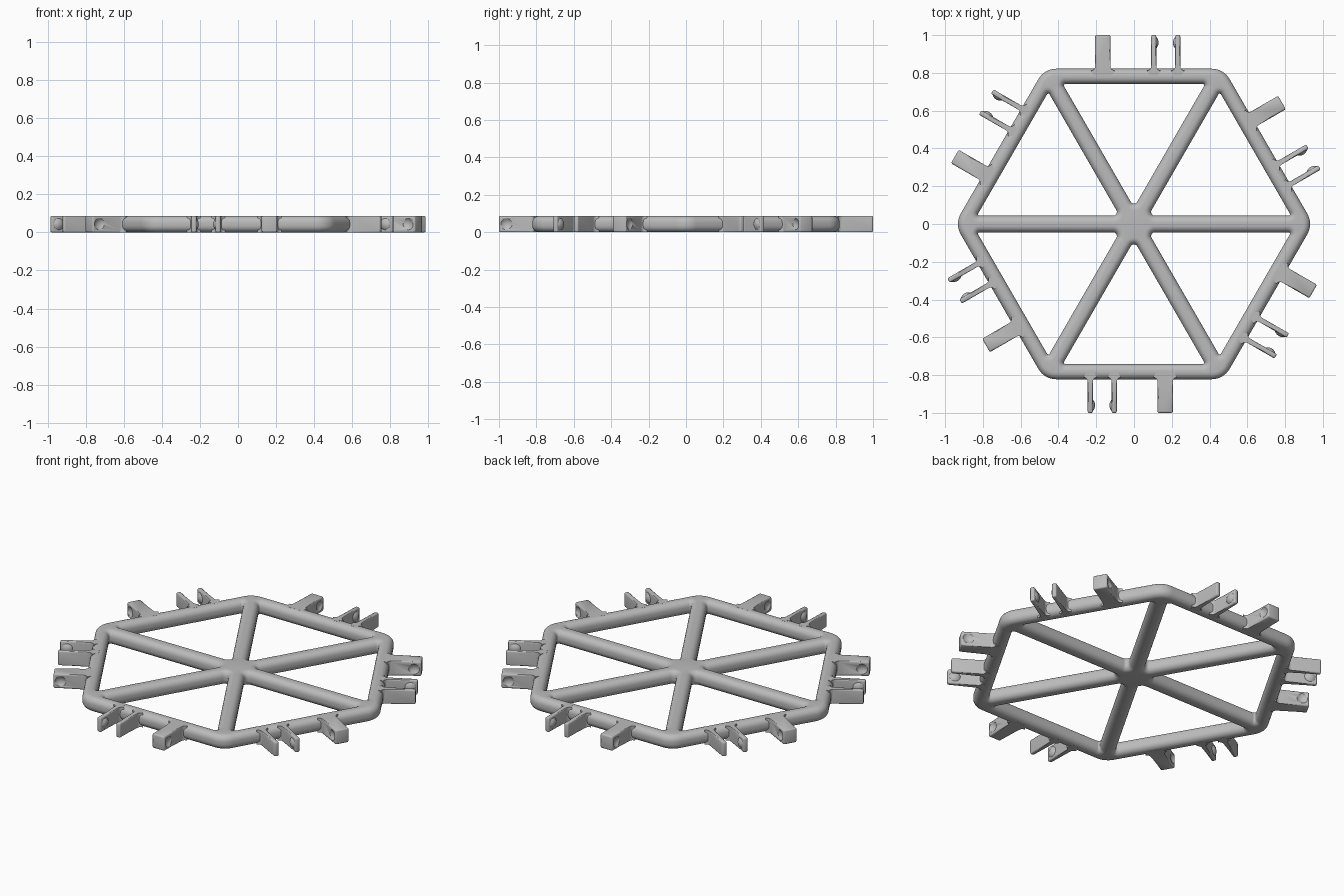
import bpy, bmesh
from math import sin, cos, pi, radians
from mathutils import Matrix, Vector

if "Cube" in bpy.data.objects:
    bpy.data.objects.remove(bpy.data.objects["Cube"])

H = 0.087           # overall thickness
EDGE = 0.036        # rounding of the frame bars
BAR = 0.044         # half width of a spoke
OUTER, INNER = 0.822, 0.742   # rim apothems

grey = bpy.data.materials.new("grey_plastic")
grey.use_nodes = True
colour = (0.5, 0.5, 0.5, 1)
grey.diffuse_color = colour
grey.node_tree.nodes["Principled BSDF"].inputs["Base Color"].default_value = colour


def finish(bm, name, angle=35):
    bmesh.ops.recalc_face_normals(bm, faces=bm.faces)
    mesh = bpy.data.meshes.new(name)
    bm.to_mesh(mesh)
    bm.free()
    mesh.materials.append(grey)
    ob = bpy.data.objects.new(name, mesh)
    bpy.context.collection.objects.link(ob)
    bpy.ops.object.select_all(action='DESELECT')
    ob.select_set(True)
    bpy.context.view_layer.objects.active = ob
    bpy.ops.object.shade_smooth_by_angle(angle=radians(angle))
    return ob


# Rounding of the bars: (inset from the widest outline, height)
quarter = [i * pi / 12 for i in range(7)]
section = [(EDGE * (1 - sin(a)), EDGE * (1 - cos(a))) for a in quarter]
section += [(d, H - z) for d, z in reversed(section)]


def wall(bm, corners, half_span, sign):
    """Rounded outline swept through the section; corners are (centre, radius, angle)."""
    rings = []
    for d, z in section:
        ring = []
        for centre, radius, angle in corners:
            for i in range(9):
                a = angle + half_span * (i / 4 - 1)
                r = radius + sign * d
                ring.append(bm.verts.new((centre.x + r * cos(a), centre.y + r * sin(a), z)))
        rings.append(ring)
    n = len(rings[0])
    for low, high in zip(rings, rings[1:]):
        for i in range(n):
            j = (i + 1) % n
            bm.faces.new((low[i], low[j], high[j], high[i]))
    return rings[0], rings[-1]


def polar(r, a):
    return Vector((r * cos(a), r * sin(a)))


# Six-sided frame with six triangular openings
bm = bmesh.new()
corner_r = 0.11
hexagon = [(polar((OUTER - corner_r) / cos(pi / 6), k * pi / 3), corner_r, k * pi / 3)
           for k in range(6)]
loops = [wall(bm, hexagon, pi / 6, -1)]
inradius = (INNER - 2 * BAR) / 3
for k in range(6):
    turn = pi / 6 + k * pi / 3
    middle = polar(INNER - inradius, turn)
    triangle = []
    for offset, r in ((pi, 0.02), (5 * pi / 3, 0.008), (7 * pi / 3, 0.008)):
        a = turn + offset
        triangle.append((middle + polar(2 * (inradius - r), a), r, a))
    loops.append(wall(bm, triangle, pi / 3, 1))
for level in (0, 1):
    edges = []
    for loop in loops:
        ring = loop[level]
        edges += [bm.edges.get((ring[i - 1], ring[i])) for i in range(len(ring))]
    bmesh.ops.triangle_fill(bm, use_beauty=True, edges=edges)
finish(bm, "frame")


def tab_mesh(x, half, bevel):
    """Upright tab pointing outward, flared where it leaves the rim."""
    root, flare = 0.812, 0.022
    side = [(half, 1.0)]
    for i in range(5):
        a = i * pi / 8
        side.append((half + flare * (1 - cos(a)), root + flare * (1 - sin(a))))
    side[1:] = side[:0:-1] if side[1][1] < side[-1][1] else side[1:]
    side.append((half, 0.775))
    outline = side + [(-px, py) for px, py in reversed(side)]
    bm = bmesh.new()
    base = bm.faces.new([bm.verts.new((x + px, py, 0)) for px, py in outline])
    top = bmesh.ops.extrude_face_region(bm, geom=[base])["geom"]
    bmesh.ops.translate(bm, verts=[v for v in top if isinstance(v, bmesh.types.BMVert)],
                        vec=(0, 0, H))
    bmesh.ops.recalc_face_normals(bm, faces=bm.faces)
    # Round the free edges beyond the root
    free = [e for e in bm.edges if all(v.co.y > root + flare - 0.001 for v in e.verts)
            and len(e.link_faces) == 2 and e.calc_face_angle() > 1.2]
    bmesh.ops.bevel(bm, geom=free, offset=bevel, segments=3, profile=0.5, affect='EDGES')
    return bm


def add_ball(bm, x):
    place = Matrix.Translation((x, 0.96, H / 2)) @ Matrix.Rotation(pi / 2, 4, 'Y')
    bmesh.ops.create_uvsphere(bm, u_segments=32, v_segments=24, radius=0.044, matrix=place)


# Block tab with a round dimple in each side
BLOCK_X, BLOCK_HALF, SINK = -0.165, 0.041, 0.032
block = finish(tab_mesh(BLOCK_X, BLOCK_HALF, 0.009), "block_tab")
bm = bmesh.new()
for s in (-1, 1):
    add_ball(bm, BLOCK_X + s * (BLOCK_HALF + SINK))
cutter = finish(bm, "dimple_cutter")
cutter.hide_render = True
bpy.context.view_layer.objects.active = block
cut = block.modifiers.new("dimples", 'BOOLEAN')
cut.operation, cut.object, cut.solver = 'DIFFERENCE', cutter, 'EXACT'
bpy.ops.object.modifier_apply(modifier=cut.name)
bpy.data.objects.remove(cutter)

# Pair of thin clip prongs with facing bumps
CLIP_X, GAP, THIN = 0.168, 0.05, 0.0135
parts = [block]
for s, name in ((-1, "inner_prong"), (1, "outer_prong")):
    parts.append(finish(tab_mesh(CLIP_X + s * (GAP + THIN), THIN, 0.008), name))
    # Bump is the ball cap that stands out of the prong's inner face
    bm = bmesh.new()
    add_ball(bm, CLIP_X + s * (GAP + SINK))
    bmesh.ops.bisect_plane(bm, geom=bm.verts[:] + bm.edges[:] + bm.faces[:],
                           plane_co=(CLIP_X + s * (GAP + 0.002), 0, 0),
                           plane_no=(s, 0, 0), clear_outer=True)
    parts.append(finish(bm, name + "_bump"))

# Repeat the connectors on all six sides
for part in parts:
    for k in range(1, 6):
        copy = part.copy()
        copy.name = f"{part.name}_{k + 1}"
        copy.matrix_world = Matrix.Rotation(k * pi / 3, 4, 'Z')
        bpy.context.collection.objects.link(copy)
